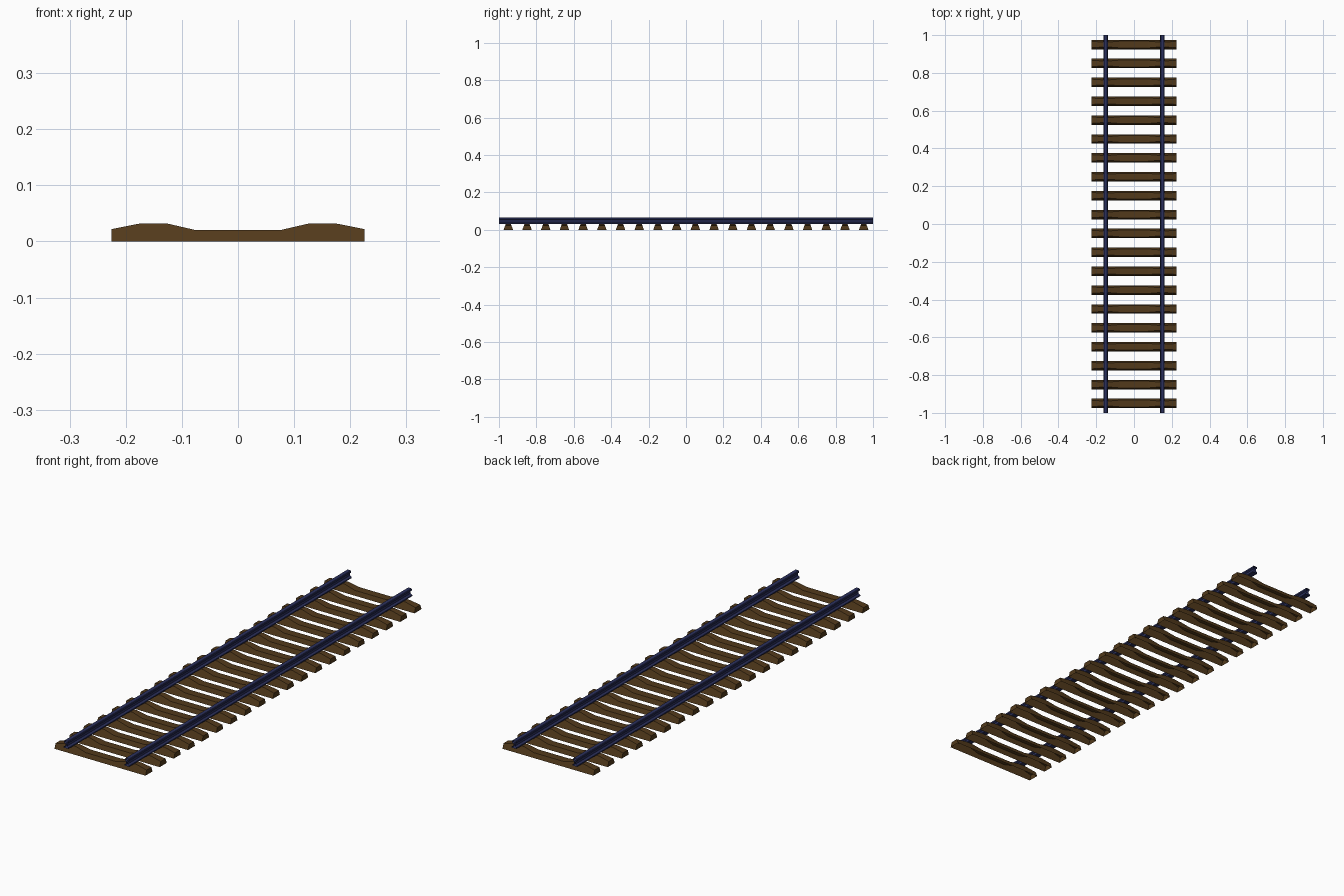
import bpy, bmesh

if "Cube" in bpy.data.objects:
    bpy.data.objects.remove(bpy.data.objects["Cube"])


def material(name, rgb):
    m = bpy.data.materials.new(name)
    m.diffuse_color = (*rgb, 1)
    m.use_nodes = True
    m.node_tree.nodes["Principled BSDF"].inputs["Base Color"].default_value = m.diffuse_color
    return m


wood = material("dark_wood", (0.085, 0.042, 0.011))
steel = material("blue_steel", (0.024, 0.03, 0.11))


def make_object(name, bm, mat):
    mesh = bpy.data.meshes.new(name)
    bm.to_mesh(mesh)
    bm.free()
    mesh.materials.append(mat)
    obj = bpy.data.objects.new(name, mesh)
    bpy.context.collection.objects.link(obj)
    return obj


def loft(sections, closed):
    """Skin neighbouring rings of points; ends stay open."""
    bm = bmesh.new()
    rings = [[bm.verts.new(p) for p in s] for s in sections]
    n = len(rings[0])
    for a, b in zip(rings, rings[1:]):
        for i in range(n if closed else n - 1):
            j = (i + 1) % n
            bm.faces.new((a[i], a[j], b[j], b[i]))
    return bm, rings


# Sleepers: tapered section, raised seats under the rails, open underside
half = [(0.225, 0.022), (0.174, 0.032), (0.127, 0.032), (0.075, 0.020)]
outline = [(-x, z) for x, z in half] + half[::-1]
BASE, SLOPE = 0.025, 0.36


def sleeper_section(x, z):
    top = BASE - SLOPE * z
    return [(x, -BASE, 0), (x, -top, z), (x, top, z), (x, BASE, 0)]


bm, rings = loft([sleeper_section(x, z) for x, z in outline], False)
bm.faces.new(rings[0])
bm.faces.new(rings[-1][::-1])
bmesh.ops.recalc_face_normals(bm, faces=bm.faces)
first = make_object("sleeper_01", bm, wood)
first.location.y = -0.95
for i in range(1, 20):
    s = bpy.data.objects.new(f"sleeper_{i + 1:02d}", first.data)
    s.location.y = -0.95 + 0.1 * i
    bpy.context.collection.objects.link(s)

# Rails: flat-bottomed section with foot, web and head, open at both ends
right_side = [(0.012, 0.032), (0.012, 0.037), (0.004, 0.042),
              (0.004, 0.052), (0.010, 0.056), (0.010, 0.063), (0.008, 0.065)]
profile = right_side + [(-x, z) for x, z in reversed(right_side)]
for side, cx in (("left", -0.15), ("right", 0.15)):
    bm, _ = loft([[(cx + x, y, z) for x, z in profile] for y in (-1, 1)], True)
    bmesh.ops.recalc_face_normals(bm, faces=bm.faces)
    make_object(f"{side}_rail", bm, steel)
